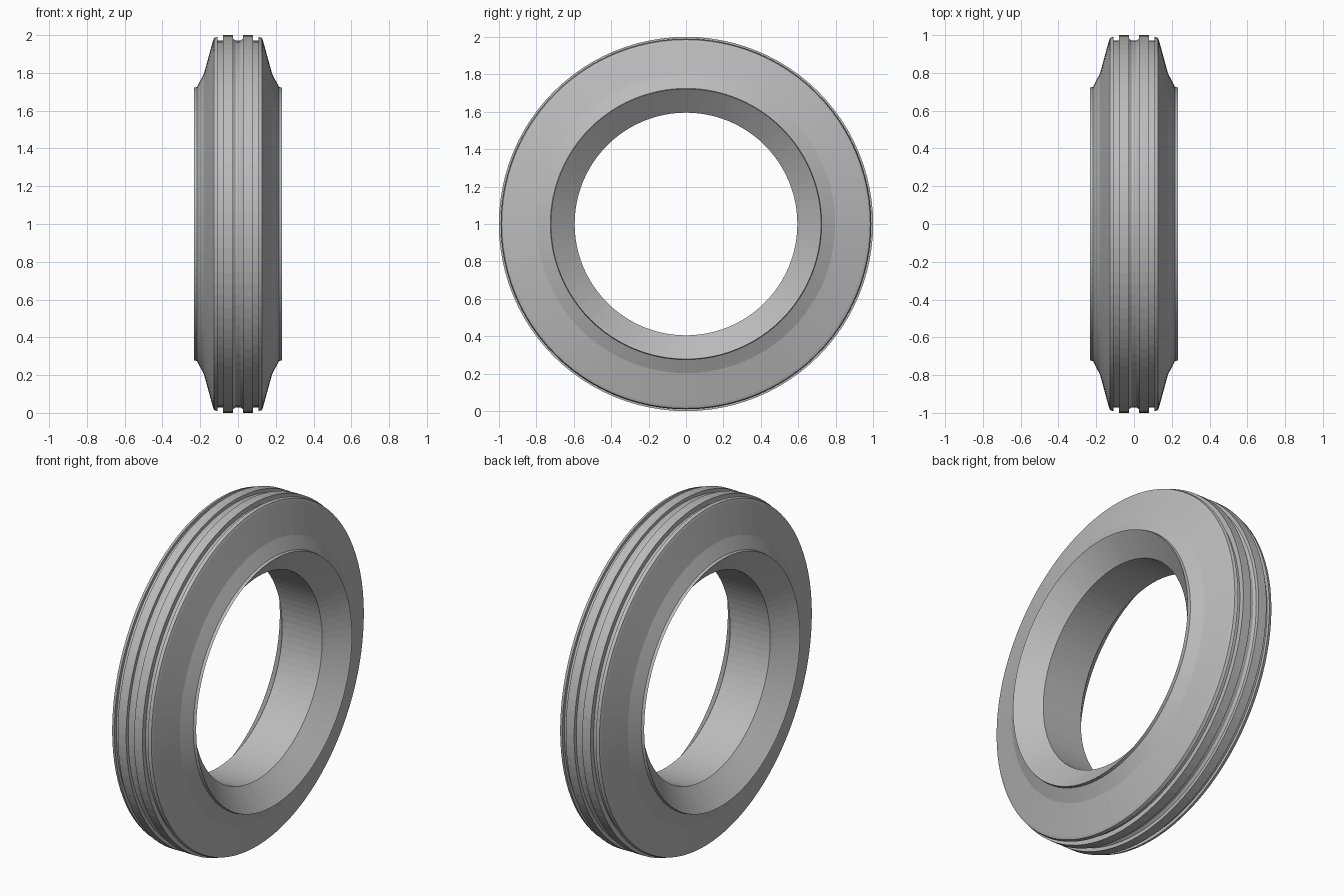
import bpy, bmesh, math
from mathutils import Vector

cube = bpy.data.objects.get("Cube")
if cube:
    bpy.data.objects.remove(cube, do_unlink=True)

SEGMENTS = 96

# Rubber material
rubber = bpy.data.materials.new("grey rubber")
rubber.use_nodes = True
grey = (0.5, 0.5, 0.5, 1)
rubber.diffuse_color = grey
rubber.node_tree.nodes["Principled BSDF"].inputs["Base Color"].default_value = grey

# Half section as (x, radius): bore, bead, sidewall, shoulder, rib, centre groove
half = [(0.13, 0.595), (0.234, 0.722), (0.217, 0.725), (0.18, 0.797),
        (0.132, 0.972), (0.127, 0.985), (0.109, 0.99), (0.109, 0.971),
        (0.08, 0.971), (0.08, 1.0), (0.026, 1.0), (0.026, 0.98), (0.013, 0.971)]
section = half + [(-x, r) for x, r in reversed(half)]

# Revolve the closed section around the x axle
bm = bmesh.new()
verts = [bm.verts.new((x, 0, r)) for x, r in section]
edges = [bm.edges.new((a, b)) for a, b in zip(verts, verts[1:] + verts[:1])]
bmesh.ops.spin(bm, geom=verts + edges, cent=(0, 0, 0), axis=(1, 0, 0),
               angle=math.tau, steps=SEGMENTS, use_duplicate=False)
bmesh.ops.remove_doubles(bm, verts=bm.verts, dist=0.0001)
bmesh.ops.recalc_face_normals(bm, faces=bm.faces)
bmesh.ops.translate(bm, verts=bm.verts, vec=Vector((0, 0, 1)))

mesh = bpy.data.meshes.new("tyre")
bm.to_mesh(mesh)
bm.free()
mesh.materials.append(rubber)
tyre = bpy.data.objects.new("tyre", mesh)
bpy.context.collection.objects.link(tyre)
